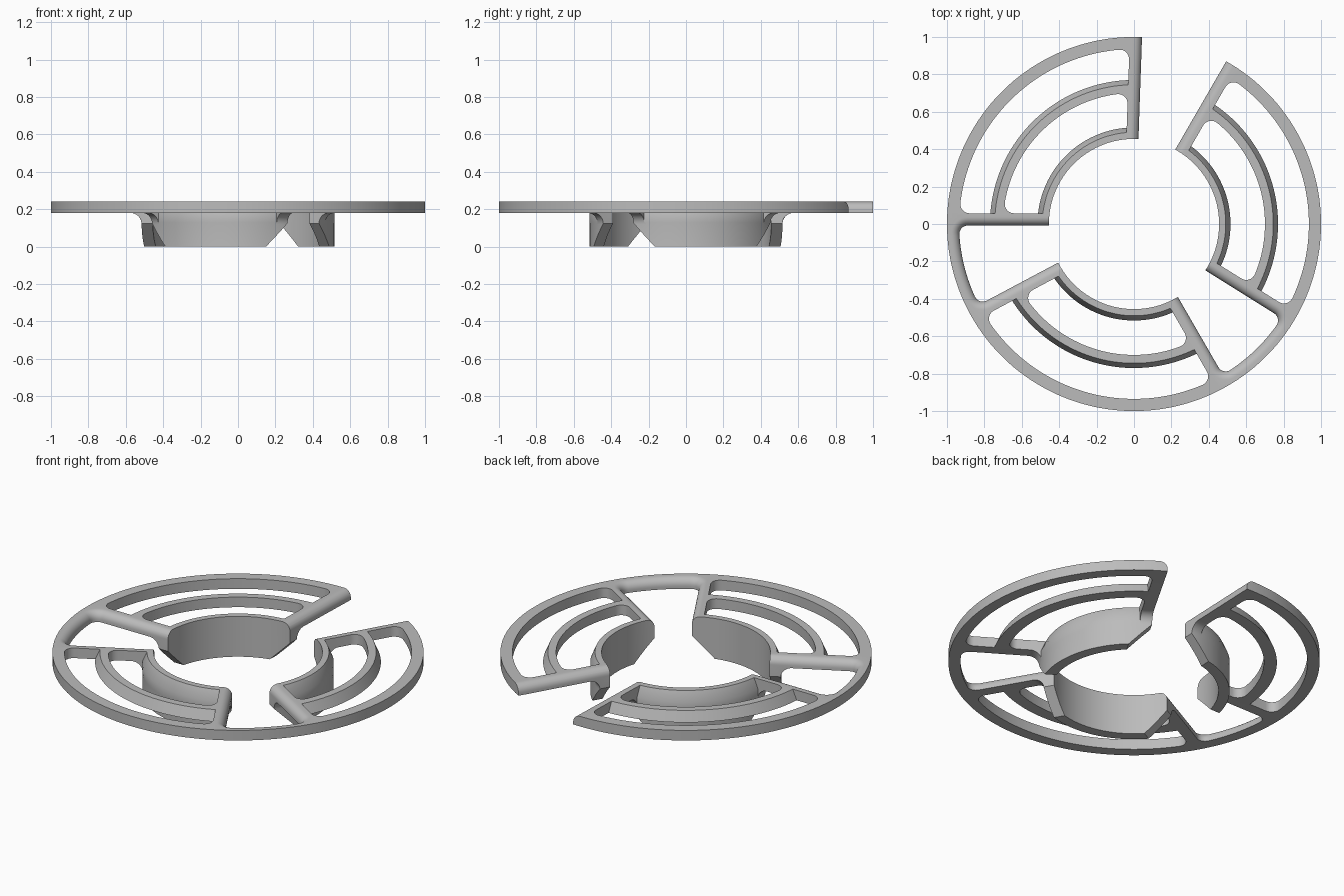
import bpy, bmesh
from math import sin, cos, pi, radians, sqrt, atan2
from mathutils import Vector

cube = bpy.data.objects.get("Cube")
if cube:
    bpy.data.objects.remove(cube)

TOP, PLATE = 0.24, 0.18          # plate top and underside
BORE, WALL, RIM = 0.455, 0.515, 0.935
EDGE, SPOKE = 0.008, 0.065       # spoke edge offset and spoke width
ROUND = 0.045                    # rounding of the gap edges


def loft(bm, loops, wrap=False):
    """Skin equal-length loops; close into a tube ring or cap the ends."""
    rings = [[bm.verts.new(p) for p in loop] for loop in loops]
    pairs = list(zip(rings, rings[1:]))
    if wrap:
        pairs.append((rings[-1], rings[0]))
    for a, b in pairs:
        for i in range(len(a)):
            j = (i + 1) % len(a)
            bm.faces.new((a[i], a[j], b[j], b[i]))
    if not wrap:
        bm.faces.new(rings[0][::-1])
        bm.faces.new(rings[-1])


def make_object(name, bm):
    bmesh.ops.recalc_face_normals(bm, faces=bm.faces)
    mesh = bpy.data.meshes.new(name)
    bm.to_mesh(mesh)
    bm.free()
    obj = bpy.data.objects.new(name, mesh)
    bpy.context.collection.objects.link(obj)
    return obj


def polar(r, a):
    return Vector((r * cos(a), r * sin(a)))


def sector(a0, a1, h, r0, r1, f, steps=40):
    """Outline between two spoke lines, with filleted outer corners."""
    mid, half = (a0 + a1) / 2, (a1 - a0) / 2
    # Half outline in a frame where the sector centre is angle zero
    d, n = polar(1, -half), polar(1, -half + pi / 2)
    c = d * sqrt((r1 - f) ** 2 - (h + f) ** 2) + n * (h + f)
    start, end = -half - pi / 2, atan2(c.y, c.x)
    side = [d * sqrt(r0 * r0 - h * h) + n * h]
    side += [c + polar(f, start + (end - start) * i / 8) for i in range(9)]
    side += [polar(r1, end * (1 - i / steps)) for i in range(1, steps)]
    inner = atan2(side[0].y, side[0].x)
    back = [polar(r0, inner * i / steps) for i in range(steps)]
    pts = back + side + [polar(r1, 0)]
    pts += [Vector((p.x, -p.y)) for p in reversed(side)]
    pts += [Vector((p.x, -p.y)) for p in reversed(back[1:])]
    ca, sa = cos(mid), sin(mid)
    return [(p.x * ca - p.y * sa, p.x * sa + p.y * ca) for p in pts]


def at(z, outline):
    return [(x, y, z) for x, y in outline]


# Turned body: flat plate, hanging hub wall, and a cove where they meet
profile = [(BORE, 0), (WALL, 0)]
cove = 0.06
for i in range(9):
    t = pi / 2 * i / 8
    profile.append((WALL + cove * (1 - cos(t)), PLATE - cove + cove * sin(t)))
profile += [(1, PLATE), (1, TOP), (BORE, TOP)]
bm = bmesh.new()
loft(bm, [[(*polar(r, 2 * pi * i / 180), z) for i in range(180)]
          for r, z in profile], wrap=True)
frame = make_object("slotted_ring_frame", bm)

# Cutters, three of everything
bm = bmesh.new()
for k in range(3):
    # Gap between segments: chamfers the wall ends, rounds the top edges
    g0, g1 = radians(60 + 120 * k), radians(88 + 120 * k)
    outer = 1.3 if k == 0 else RIM
    levels = [(-0.02, 0.145), (0.125, 0)]
    for i in range(9):
        t = pi / 2 * i / 8
        levels.append((TOP - ROUND + ROUND * sin(t), ROUND * (1 - cos(t))))
    levels.append((TOP + 0.02, ROUND))
    loft(bm, [at(z, sector(g0, g1, EDGE - o, 0.38, outer + o, 0.045 + o))
              for z, o in levels])

    # Two curved slots per segment, their inner sides leaning inwards
    s0, s1 = g1, g1 + radians(92)
    for r0, r1 in ((WALL + 0.001, 0.70), (0.77, RIM)):
        loft(bm, [at(z, sector(s0, s1, SPOKE - EDGE, r0 - lean, r1, 0.05))
                  for z, lean in ((0.11, 0), (PLATE, 0), (TOP + 0.02, 0.034))])
cutter = make_object("slot_cutter", bm)
cutter.hide_render = True

mod = frame.modifiers.new("slots", "BOOLEAN")
mod.operation = "DIFFERENCE"
mod.solver = "EXACT"
mod.object = cutter
bpy.ops.object.select_all(action="DESELECT")
bpy.context.view_layer.objects.active = frame
frame.select_set(True)
bpy.ops.object.modifier_apply(modifier=mod.name)
bpy.data.objects.remove(cutter)

# Single grey finish
grey = bpy.data.materials.new("mid_grey")
grey.use_nodes = True
colour = (0.5, 0.5, 0.5, 1)
grey.diffuse_color = colour
grey.node_tree.nodes["Principled BSDF"].inputs["Base Color"].default_value = colour
frame.data.materials.clear()
frame.data.materials.append(grey)
bpy.ops.object.shade_smooth_by_angle(angle=radians(25))
